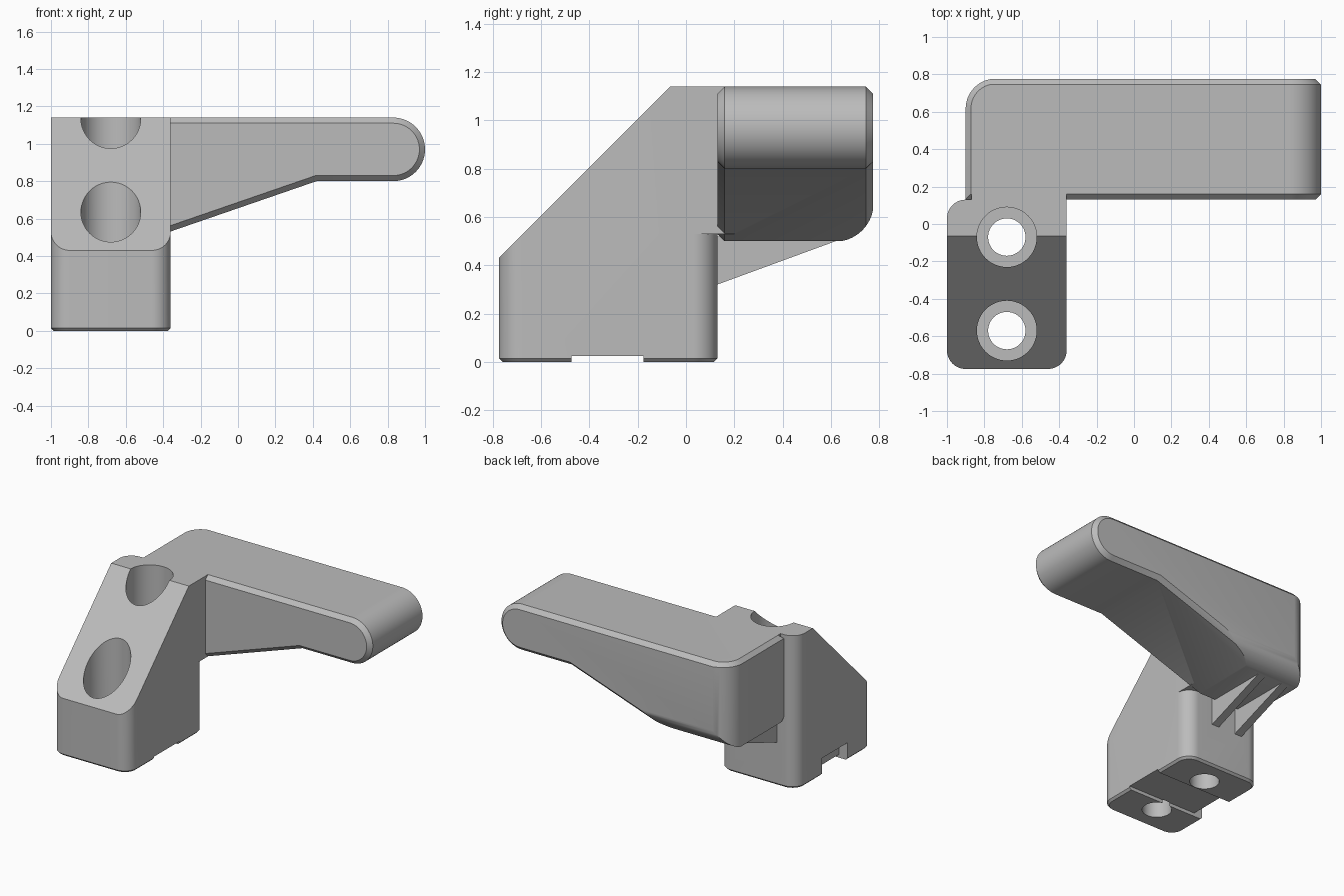
import bpy, bmesh, math

if "Cube" in bpy.data.objects:
    bpy.data.objects.remove(bpy.data.objects["Cube"], do_unlink=True)

grey = bpy.data.materials.new("plain_grey")
grey.use_nodes = True
GREY = (0.5, 0.5, 0.5, 1)
grey.diffuse_color = GREY
grey.node_tree.nodes["Principled BSDF"].inputs["Base Color"].default_value = GREY


def arc(cx, cy, r, start, end, steps=14):
    angles = [math.radians(start + (end - start) * i / steps) for i in range(steps + 1)]
    return [(cx + r * math.cos(a), cy + r * math.sin(a)) for a in angles]


def prism(name, outline, axis, lo, hi, chamfer_lo=0, chamfer_hi=0):
    """Extrude an outline along an axis, with optional chamfered ends."""
    place = {"x": lambda p, t: (t, p[0], p[1]),
             "y": lambda p, t: (p[0], t, p[1]),
             "z": lambda p, t: (p[0], p[1], t)}[axis]
    bm = bmesh.new()
    rings = [[bm.verts.new(place(p, t)) for p in outline]
             for t in (lo + chamfer_lo, hi - chamfer_hi)]
    caps = [bm.faces.new(ring) for ring in rings]
    for i in range(len(outline)):
        bm.faces.new((rings[0][i - 1], rings[0][i], rings[1][i], rings[1][i - 1]))
    bmesh.ops.recalc_face_normals(bm, faces=bm.faces[:])
    for cap, c in zip(caps, (chamfer_lo, chamfer_hi)):
        if c:
            bmesh.ops.inset_region(bm, faces=[cap], thickness=c, depth=c,
                                   use_even_offset=True)
    mesh = bpy.data.meshes.new(name)
    bm.to_mesh(mesh)
    bm.free()
    mesh.materials.append(grey)
    obj = bpy.data.objects.new(name, mesh)
    bpy.context.collection.objects.link(obj)
    return obj


def box(name, x, y, z):
    return prism(name, [(x[0], y[0]), (x[1], y[0]), (x[1], y[1]), (x[0], y[1])], "z", *z)


def circle(cx, cy, r):
    return arc(cx, cy, r, 0, 360 - 7.5, 47)


def combine(target, tool, operation):
    """Apply a boolean and discard the tool."""
    mod = target.modifiers.new(operation, "BOOLEAN")
    mod.operation, mod.object, mod.solver = operation, tool, "EXACT"
    bpy.context.view_layer.objects.active = target
    bpy.ops.object.modifier_apply(modifier=mod.name)
    bpy.data.objects.remove(tool, do_unlink=True)


# Mounting block with rounded corners and a sloped front
L, R, F, B, TOP = -1.0, -0.36, -0.775, 0.13, 1.14
r = 0.1
plan = (arc(L + r, F + r, r, 180, 270) + arc(R - r, F + r, r, 270, 360)
        + arc(R - r, B - r, r, 0, 90) + arc(L + r, B - r, r, 90, 180))
bracket = prism("lever_bracket", plan, "z", 0, TOP, chamfer_lo=0.015)
combine(bracket, prism("slope_cutter", [(-1, 0.205), (0.4, 1.605), (-1, 1.605)],
                       "x", -1.2, -0.2), "DIFFERENCE")

# Neck joining the block to the arm
combine(bracket, box("neck", (-0.87, R), (-0.02, 0.2), (0.53, TOP)), "UNION")

# Handle arm: tapering profile with a round tip and chamfered sides
profile = ([(-1.05, TOP), (-1.05, 0.5), (-0.45, 0.5), (0.42, 0.8)]
           + arc(0.83, 0.97, 0.17, -90, 90, 28))
arm = prism("handle_arm", profile, "y", B, 0.775, chamfer_lo=0.03, chamfer_hi=0.03)
corner = [(-0.9, 0), (1.2, 0), (1.2, 0.777)] + arc(-0.74, 0.617, 0.16, 90, 180)
combine(arm, prism("plan_limit", corner, "z", 0.3, TOP + 0.002, chamfer_hi=0.03),
        "INTERSECT")
belly = [(0, 1.3), (0, 0.498)] + arc(0.617, 0.658, 0.16, -90, 0) + [(0.777, 1.3)]
combine(arm, prism("belly_limit", belly, "x", -1.3, 1.3), "INTERSECT")
combine(bracket, arm, "UNION")

# Two support ribs under the arm
for x in (-0.84, -0.64):
    rib = [(0.08, 0.302), (0.62, 0.5), (0.6, 0.52), (0.08, 0.52)]
    combine(bracket, prism("rib", rib, "x", x, x + 0.06), "UNION")

# Counterbored screw holes
for y in (-0.57, -0.07):
    combine(bracket, prism("bore", circle(-0.68, y, 0.16), "z", 0.25, 1.4), "DIFFERENCE")
    combine(bracket, prism("hole", circle(-0.68, y, 0.1), "z", -0.2, 0.4), "DIFFERENCE")

# Shallow groove across the underside, with a deeper notch on the right face
combine(bracket, box("groove", (-1.2, -0.2), (-0.475, -0.175), (-0.1, 0.025)), "DIFFERENCE")
combine(bracket, box("notch", (-1.2, -0.93), (-0.475, -0.175), (-0.1, 0.13)), "DIFFERENCE")

bpy.ops.object.select_all(action="DESELECT")
bracket.select_set(True)
bpy.context.view_layer.objects.active = bracket
bpy.ops.object.shade_smooth_by_angle(angle=math.radians(30))
